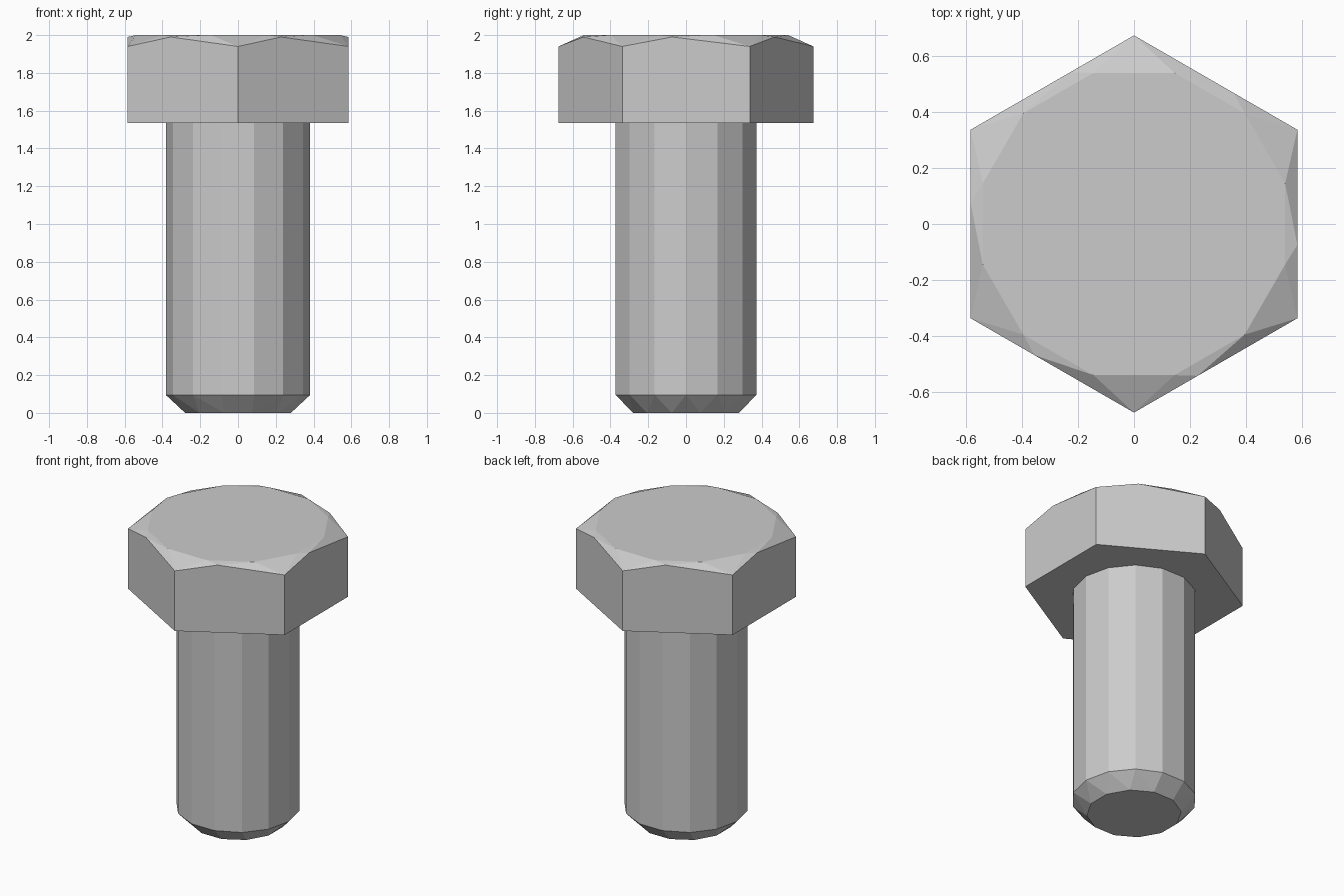
import bpy, bmesh
from math import sin, cos, pi
from mathutils import Vector

cube = bpy.data.objects.get("Cube")
if cube:
    bpy.data.objects.remove(cube, do_unlink=True)

steel = bpy.data.materials.new("grey_steel")
steel.use_nodes = True
steel.diffuse_color = (0.6, 0.6, 0.6, 1)
steel.node_tree.nodes["Principled BSDF"].inputs["Base Color"].default_value = (0.6, 0.6, 0.6, 1)


def ring(sides, radius, z, phase=0.0):
    """Regular polygon of points, phase in steps."""
    angles = [2 * pi * (i + phase) / sides for i in range(sides)]
    return [Vector((radius * cos(a), radius * sin(a), z)) for a in angles]


def hull_part(name, points):
    """Convex faceted solid around the given points."""
    bm = bmesh.new()
    for p in points:
        bm.verts.new(p)
    bmesh.ops.convex_hull(bm, input=bm.verts[:])
    bmesh.ops.dissolve_limit(bm, angle_limit=0.01, verts=bm.verts[:], edges=bm.edges[:])
    bmesh.ops.recalc_face_normals(bm, faces=bm.faces[:])
    mesh = bpy.data.meshes.new(name)
    bm.to_mesh(mesh)
    bm.free()
    mesh.materials.append(steel)
    obj = bpy.data.objects.new(name, mesh)
    bpy.context.collection.objects.link(obj)
    return obj


# Hexagonal head: chamfered corners dip below a peak on each flat
HEAD_R, HEAD_BASE, CORNER_Z, PEAK_Z, TOP_Z = 0.675, 1.535, 1.94, 1.99, 2.0
base = ring(6, HEAD_R, HEAD_BASE, 0.5)
corners = ring(6, HEAD_R, CORNER_Z, 0.5)
peaks = [c.lerp(corners[(i + 1) % 6], 0.39) for i, c in enumerate(corners)]
for p in peaks:
    p.z = PEAK_Z
crown = ring(12, 0.56, TOP_Z, 0.5)
hull_part("hex_head", base + corners + peaks + crown)

# Shank with a chamfered tip, seated slightly into the head
SHANK_R, SIDES = 0.382, 14
hull_part("shank",
          ring(SIDES, SHANK_R, HEAD_BASE + 0.02)
          + ring(SIDES, SHANK_R, 0.095)
          + ring(12, 0.29, 0.0, 0.5))
